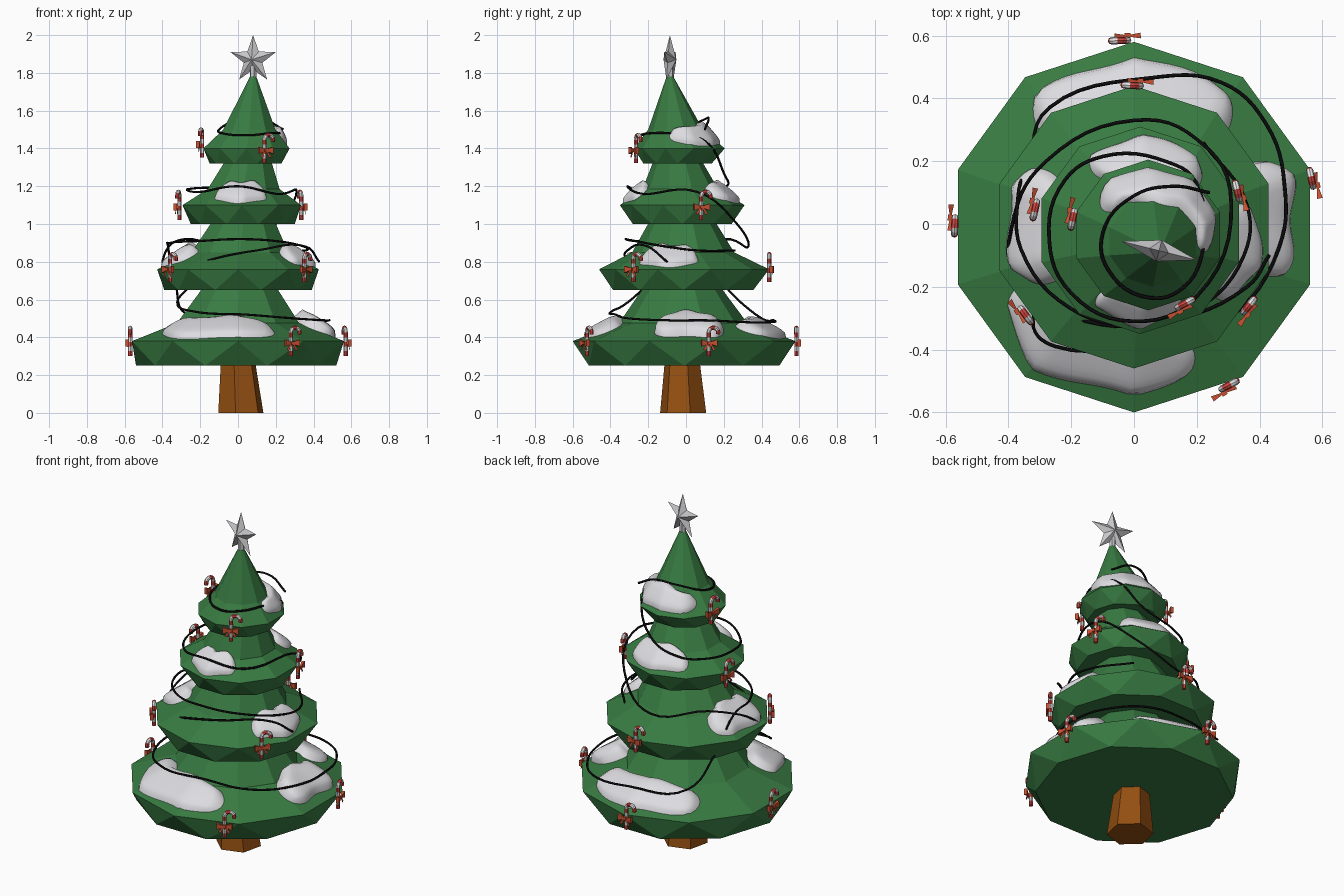
import bpy, bmesh, math
from mathutils import Vector, Matrix

cube = bpy.data.objects.get("Cube")
if cube:
    bpy.data.objects.remove(cube)


def material(name, color):
    m = bpy.data.materials.new(name)
    m.use_nodes = True
    m.diffuse_color = (*color, 1)
    m.node_tree.nodes["Principled BSDF"].inputs["Base Color"].default_value = (*color, 1)
    return m


GREEN = material("needle green", (0.04, 0.2, 0.055))
BROWN = material("bark brown", (0.3, 0.08, 0.006))
SNOW = material("snow white", (0.72, 0.72, 0.75))
SILVER = material("star silver", (0.58, 0.58, 0.6))
BLACK = material("wire black", (0.003, 0.003, 0.003))
RED = material("cane red", (0.6, 0.06, 0.05))
WHITE = material("cane white", (0.8, 0.8, 0.8))
BOW = material("bow red", (0.58, 0.08, 0.03))


def link(name, mesh, *mats):
    ob = bpy.data.objects.new(name, mesh)
    bpy.context.collection.objects.link(ob)
    for m in mats:
        mesh.materials.append(m)
    return ob


def finish(bm, name, *mats, smooth=False):
    bmesh.ops.recalc_face_normals(bm, faces=bm.faces)
    for f in bm.faces:
        f.smooth = smooth
    mesh = bpy.data.meshes.new(name)
    bm.to_mesh(mesh)
    bm.free()
    return link(name, mesh, *mats)


def ring(bm, center, r, z, n, turn=0.0):
    return [bm.verts.new((center[0] + r * math.cos(turn + math.tau * i / n),
                          center[1] + r * math.sin(turn + math.tau * i / n), z)) for i in range(n)]


def bridge(bm, a, b, mat=0):
    n = len(a)
    for i in range(n):
        bm.faces.new((a[i], a[(i + 1) % n], b[(i + 1) % n], b[i])).material_index = mat


# Tiers: (lower ring, rim, middle, neck), each ring is (x, y, radius, z)
TIERS = [
    ((-.01, -.01, .53, .25), (0, -.01, .59, .38), (0, -.015, .34, .475), (.01, -.02, .20, .67)),
    ((0, -.015, .39, .65), (0, -.01, .45, .76), (.01, -.015, .27, .85), (.03, -.02, .17, 1.02)),
    ((.025, -.02, .275, 1.0), (.02, -.02, .33, 1.1), (.03, -.03, .20, 1.185), (.055, -.045, .125, 1.34)),
    ((.04, -.045, .19, 1.32), (.045, -.035, .24, 1.4), (.06, -.055, .145, 1.5), (.08, -.085, .018, 1.78)),
]
STEP = math.tau / 10
for k, rings in enumerate(TIERS):
    bm = bmesh.new()
    loops = [ring(bm, (x, y), r, z, 10, math.pi / 2 + (STEP / 2 if i == 0 else 0))
             for i, (x, y, r, z) in enumerate(rings)]
    low, rim, mid, neck = loops
    # zigzag skirt below the rim
    for i in range(10):
        j = (i + 1) % 10
        bm.faces.new((low[i], rim[j], rim[i]))
        bm.faces.new((low[i], low[j], rim[j]))
    bridge(bm, rim, mid)
    bridge(bm, mid, neck)
    bm.faces.new(low)
    bm.faces.new(neck)
    finish(bm, f"tier_{k + 1}", GREEN)

# Trunk
bm = bmesh.new()
foot = ring(bm, (.015, -.015), .125, 0, 6, .3)
top = ring(bm, (0, -.02), .095, .27, 6, .3)
bridge(bm, foot, top)
bm.faces.new(foot)
bm.faces.new(top)
finish(bm, "trunk", BROWN)


def slope(tier, t, angle):
    """Point on a tier's upper side: t = 0 at the rim, 1 at the middle, 2 at the neck."""
    a, b = TIERS[tier][1:3] if t < 1 else TIERS[tier][2:4]
    f = t if t < 1 else t - 1
    x, y, r, z = (p + (q - p) * f for p, q in zip(a, b))
    off = (angle - math.pi / 2) % STEP - STEP / 2
    r *= math.cos(STEP / 2) / math.cos(off)
    return Vector((x + r * math.cos(angle), y + r * math.sin(angle), z))


# Snow drifts: (tier, start angle, end angle, outer t, inner t, thickness)
DRIFTS = [
    (0, 206, 297, .13, 1.1, .06), (0, 45, 135, .13, 1.05, .06), (0, -21, 30, .2, 1.15, .085),
    (1, 146, 214, .13, 1.2, .06), (1, -42, 14, .13, 1.15, .06),
    (2, 234, 301, .12, 1.2, .05), (2, 38, 131, .12, 1.2, .05),
    (3, -16, 152, .12, 1.1, .045),
]
NU, NV = 20, 10
for k, (tier, a0, a1, t0, t1, thick) in enumerate(DRIFTS):
    bm = bmesh.new()
    rows = []
    for i in range(NU + 1):
        u = 2 * i / NU - 1
        narrow = 1 - .4 * abs(u) ** 3
        row = []
        for j in range(NV + 1):
            v = 2 * j / NV - 1
            ang = math.radians((a0 + a1) / 2 + (a1 - a0) / 2 * u * (1 - .1 * v * v))
            t = (t0 + t1) / 2 + (t1 - t0) / 2 * v * narrow + .05 * math.sin(5 * u + k)
            lift = thick * math.sqrt((1 - u ** 6) * (1 - v ** 4)) * (.85 + .25 * v) - .008
            out = Vector((.5 * math.cos(ang), .5 * math.sin(ang), .87))
            row.append(bm.verts.new(slope(tier, t, ang) + out * lift))
        rows.append(row)
    for p, q in zip(rows, rows[1:]):
        for j in range(NV):
            bm.faces.new((p[j], q[j], q[j + 1], p[j + 1]))
    finish(bm, f"snow_drift_{k + 1}", SNOW, smooth=True)


# Wire garland, wound from the bottom tier to the top
def wire(name, pts):
    cu = bpy.data.curves.new(name, 'CURVE')
    cu.dimensions = '3D'
    cu.bevel_depth = .006
    cu.bevel_resolution = 1
    cu.resolution_u = 6
    sp = cu.splines.new('BEZIER')
    sp.bezier_points.add(len(pts) - 1)
    for bp, p in zip(sp.bezier_points, pts):
        bp.co = p
        bp.handle_left_type = bp.handle_right_type = 'AUTO'
    link(name, cu, BLACK)


wire("garland_lower", [
    (-.25, -.2, .68), (-.32, -.33, .57), (-.25, -.39, .54), (.05, -.37, .52), (.3, -.3, .5),
    (.46, -.08, .49), (.48, .12, .49), (.42, .32, .48), (.28, .45, .48), (.05, .465, .49),
    (-.27, .37, .52), (-.33, .2, .68), (-.37, .08, .88), (-.36, -.08, .9), (-.2, -.27, .91),
    (0, -.32, .92), (.2, -.27, .91), (.35, -.1, .88), (.36, .06, .86), (.22, .26, .86)])
wire("garland_upper", [
    (.43, -.1, .8), (.36, -.2, .88), (.1, -.31, .86), (-.15, -.31, .81), (-.36, -.2, .73),
    (-.38, .03, .86), (-.28, .2, .92), (0, .33, .88), (.2, .27, 1.0), (.31, .06, 1.17),
    (.2, -.23, 1.16), (0, -.31, 1.2), (-.2, -.22, 1.17), (-.27, -.05, 1.18), (-.22, .14, 1.19),
    (-.1, .215, 1.2), (.1, .2, 1.27), (.21, .1, 1.44), (.22, -.08, 1.48), (.16, -.2, 1.48),
    (.05, -.235, 1.47), (-.08, -.15, 1.48), (-.1, -.03, 1.5), (0, .09, 1.55), (.12, .12, 1.56),
    (.24, .1, 1.5)])


# Star: five points with raised centres, on a short stub
bm = bmesh.new()
edge = [bm.verts.new((r * math.sin(i * math.pi / 5), 0, r * math.cos(i * math.pi / 5)))
        for i, r in enumerate([.13, .053] * 5)]
for side in (-1, 1):
    hub = bm.verts.new((0, side * .035, 0))
    for i in range(10):
        bm.faces.new((edge[i], edge[(i + 1) % 10], hub))
bridge(bm, ring(bm, (0, 0), .018, -.11, 6), ring(bm, (0, 0), .018, -.03, 6))
star = finish(bm, "star", SILVER)
star.location = (.08, -.085, 1.87)
star.rotation_euler.z = math.radians(-14)

# Candy cane: striped tube with a hook, and a bow on the stem
path = [Vector((0, 0, -.078 + .0123 * i)) for i in range(10)]
path += [Vector((.026 - .026 * math.cos(a), 0, .045 + .026 * math.sin(a)))
         for a in (math.radians(25 * i) for i in range(9))]
bm = bmesh.new()
tube = []
for i, p in enumerate(path):
    d = (path[min(i + 1, len(path) - 1)] - path[max(i - 1, 0)]).normalized()
    side = Vector((0, 1, 0))
    up = d.cross(side)
    tube.append([bm.verts.new(p + .0115 * (side * math.cos(a) + up * math.sin(a)))
                 for a in (math.tau * s / 8 for s in range(8))])
for i in range(len(tube) - 1):
    bridge(bm, tube[i], tube[i + 1], i // 2 % 2)
bm.faces.new(tube[0])
bm.faces.new(tube[-1])
before = set(bm.faces)
bmesh.ops.create_cube(bm, size=.018, matrix=Matrix.Translation((0, -.014, -.01)))
for s in (-1, 1):
    # bow wings flare outward, ribbon tails hang below
    loop = [ring(bm, (0, 0), r, 0, 4, math.pi / 4) for r in (.007, .026)]
    for verts, x in zip(loop, (.004, .042)):
        for v in verts:
            v.co = Vector((s * x, -.014 + v.co.y * .5, -.01 + v.co.x))
        bm.faces.new(verts)
    bridge(bm, *loop)
    tail = [(0, -.012), (.01, -.012), (.034, -.045), (.02, -.05)]
    bm.faces.new([bm.verts.new((s * x, -.016, z)) for x, z in tail])
for f in bm.faces:
    if f not in before:
        f.material_index = 2
cane = finish(bm, "candy_cane_1", RED, WHITE, BOW)

SPOTS = [(-.57, .02, .38), (.57, .12, .38), (.28, -.525, .38), (-.02, .585, .38),
         (-.36, -.27, .77), (.35, -.28, .77), (.02, .44, .77),
         (-.31, .07, 1.1), (.335, .08, 1.1), (-.19, .04, 1.43), (.14, -.265, 1.4)]
for i, spot in enumerate(SPOTS):
    ob = cane if i == 0 else link(f"candy_cane_{i + 1}", cane.data)
    ob.location = spot
    ob.rotation_euler.z = math.atan2(spot[1], spot[0]) + math.pi / 2
